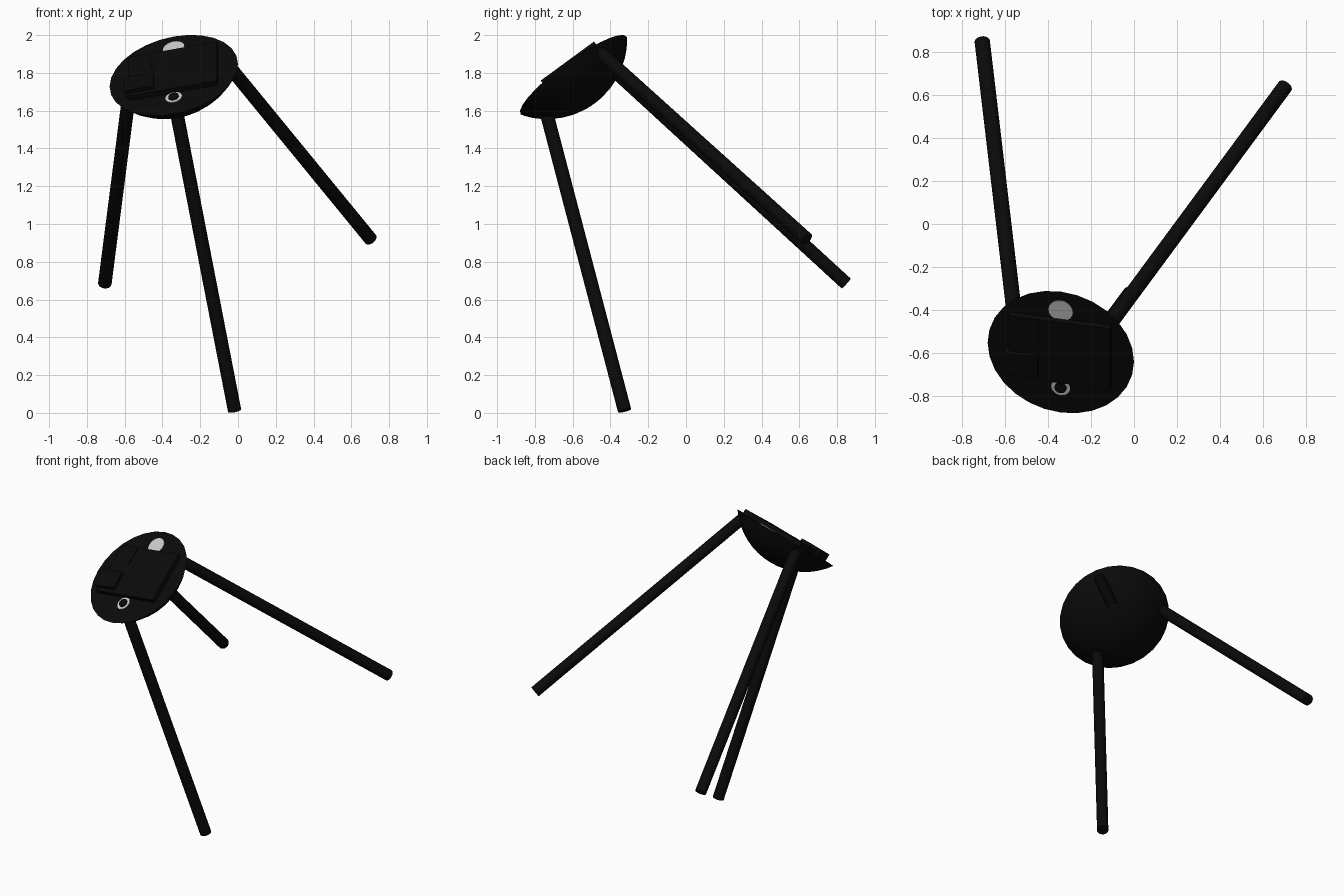
import bpy, bmesh, math
from mathutils import Vector, Matrix

if "Cube" in bpy.data.objects:
    bpy.data.objects.remove(bpy.data.objects["Cube"])

# Local frame of the tilted body: U across, V up the face, N out of the face
N = Vector((-0.214, -0.577, 0.788)).normalized()
U = (Vector((1, 0, 0)) - N * N.x).normalized()
V = N.cross(U)
C = Vector((-0.34, -0.595, 1.787))
FRAME = Matrix.Translation(C) @ Matrix((U, V, N)).transposed().to_4x4()


def material(name, rgb):
    m = bpy.data.materials.new(name)
    m.diffuse_color = (*rgb, 1)
    m.use_nodes = True
    m.node_tree.nodes["Principled BSDF"].inputs["Base Color"].default_value = m.diffuse_color
    return m


BLACK = material("black", (0.003, 0.003, 0.003))
WHITE = material("white", (1, 1, 1))


def finish(name, bm, mat, smooth=False):
    bmesh.ops.recalc_face_normals(bm, faces=bm.faces)
    me = bpy.data.meshes.new(name)
    bm.to_mesh(me)
    bm.free()
    ob = bpy.data.objects.new(name, me)
    bpy.context.collection.objects.link(ob)
    me.materials.append(mat)
    ob.matrix_world = FRAME
    if smooth:
        bpy.ops.object.select_all(action='DESELECT')
        ob.select_set(True)
        bpy.context.view_layer.objects.active = ob
        bpy.ops.object.shade_smooth_by_angle(angle=math.radians(40))
    return ob


def box(name, center, size, mat=BLACK):
    bm = bmesh.new()
    bmesh.ops.create_cube(bm, size=1, matrix=Matrix.Translation(center) @ Matrix.Diagonal((*size, 1)))
    return finish(name, bm, mat)


def rod(name, a, b, r, mat=BLACK, sides=16):
    a, b = Vector(a), Vector(b)
    rot = (b - a).to_track_quat('Z', 'Y').to_matrix().to_4x4()
    bm = bmesh.new()
    bmesh.ops.create_cone(bm, cap_ends=True, segments=sides, radius1=r, radius2=r,
                          depth=(b - a).length, matrix=Matrix.Translation((a + b) / 2) @ rot)
    return finish(name, bm, mat, True)


# Shallow domed body: spherical cap closed by a flat face
R, H = 0.348, 0.18
S = (R * R + H * H) / (2 * H)
half = math.asin(R / S)
bm = bmesh.new()
pts = [(0, 0, 0), (R, 0, 0)]
pts += [(S * math.sin(half * t / 8), 0, S - H - S * math.cos(half * t / 8)) for t in range(7, -1, -1)]
vs = [bm.verts.new(p) for p in pts]
es = [bm.edges.new(p) for p in zip(vs, vs[1:])]
bmesh.ops.spin(bm, geom=vs + es, cent=(0, 0, 0), axis=(0, 0, 1), angle=2 * math.pi, steps=28)
bmesh.ops.remove_doubles(bm, verts=bm.verts, dist=1e-4)
finish("domed_body", bm, BLACK, True)

# Three splayed legs: foot positions in world space, roots on the body
inv = FRAME.inverted()
feet = ((-90, (-0.018, -0.325, 0.012)), (30, (0.702, 0.64, 0.92)), (150, (-0.705, 0.848, 0.685)))
for i, (deg, foot) in enumerate(feet):
    c, s = math.cos(math.radians(deg)), math.sin(math.radians(deg))
    rod(f"leg_{i + 1}", (0.265 * c, 0.05 + 0.265 * s, -0.03), inv @ Vector(foot), 0.036)

# Equipment on the flat face
box("equipment_deck", (0, 0.018, 0.01), (0.48, 0.35, 0.04))
box("instrument_box", (-0.18, -0.07, 0.025), (0.16, 0.12, 0.05))
box("small_strip", (-0.11, 0.12, 0.025), (0.02, 0.11, 0.02))

# Round white ports
rod("upper_port", (0, 0.24, -0.02), (0, 0.24, 0.004), 0.058, WHITE, 20)
rod("lower_port", (0, -0.2, -0.02), (0, -0.2, 0.004), 0.045, WHITE, 20)
rod("lower_port_core", (0, -0.2, -0.02), (0, -0.2, 0.012), 0.028, BLACK, 20)
